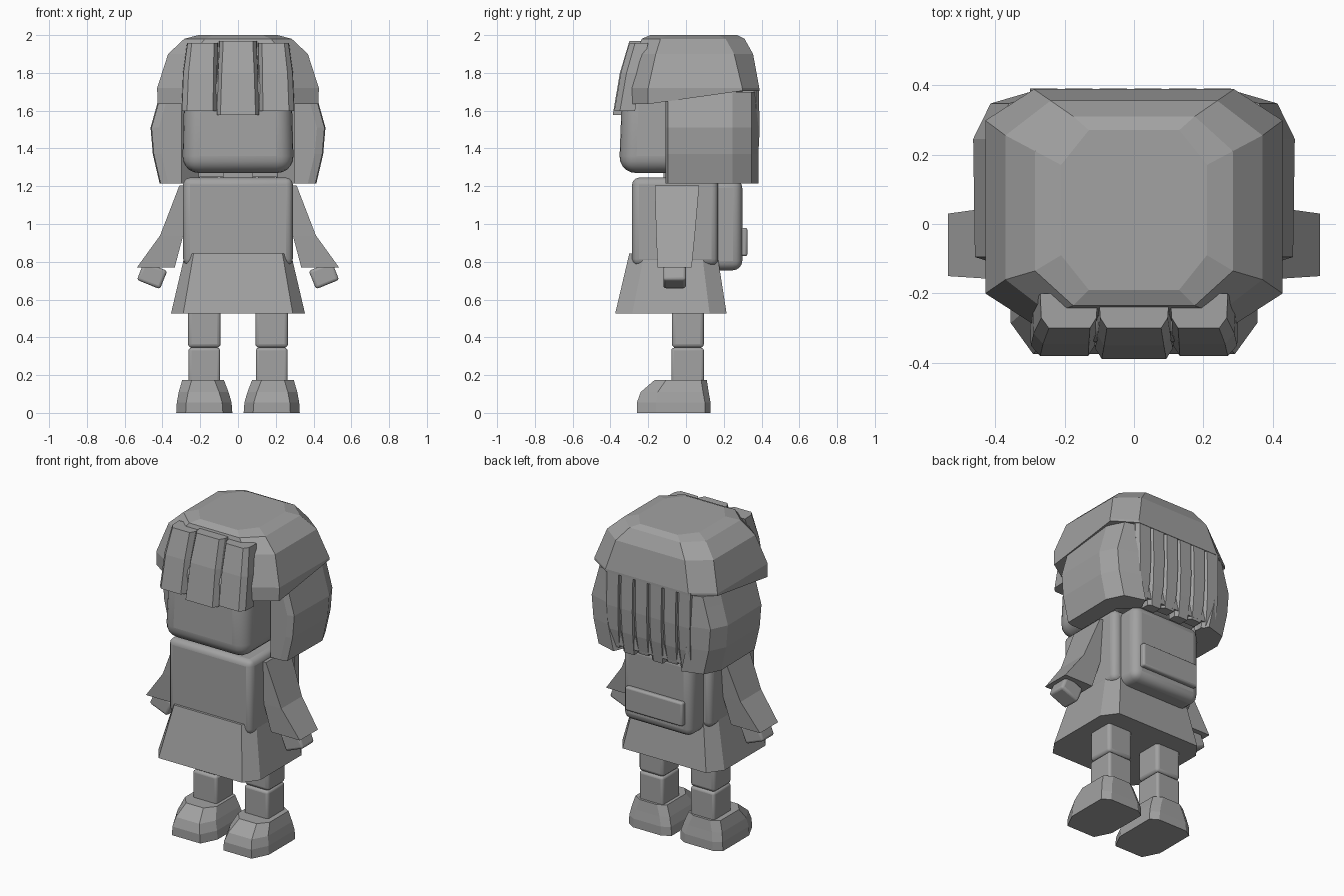
import bpy, bmesh, math
from mathutils import Matrix

if "Cube" in bpy.data.objects:
    bpy.data.objects.remove(bpy.data.objects["Cube"])

grey = bpy.data.materials.new("plain_grey")
grey.diffuse_color = (0.36, 0.36, 0.36, 1)
grey.use_nodes = True
grey.node_tree.nodes["Principled BSDF"].inputs["Base Color"].default_value = grey.diffuse_color


def finish(name, bm, mirror=False, smooth=False, bevel=0, segs=3):
    bmesh.ops.recalc_face_normals(bm, faces=bm.faces)
    me = bpy.data.meshes.new(name)
    bm.to_mesh(me)
    bm.free()
    ob = bpy.data.objects.new(name, me)
    bpy.context.collection.objects.link(ob)
    me.materials.append(grey)
    if bevel:
        b = ob.modifiers.new("bevel", 'BEVEL')
        b.width, b.segments, b.limit_method = bevel, segs, 'NONE'
    if mirror:
        ob.modifiers.new("mirror", 'MIRROR').use_mirror_merge = False
    if smooth:
        bpy.ops.object.select_all(action='DESELECT')
        bpy.context.view_layer.objects.active = ob
        ob.select_set(True)
        bpy.ops.object.shade_smooth_by_angle(angle=math.radians(40))
    return ob


def loft(name, rings, **kw):
    """Skin closed rings of 3D points, with both ends capped."""
    bm = bmesh.new()
    vs = [[bm.verts.new(p) for p in r] for r in rings]
    n = len(vs[0])
    for a, b in zip(vs, vs[1:]):
        for i in range(n):
            j = (i + 1) % n
            bm.faces.new((a[i], a[j], b[j], b[i]))
    bm.faces.new(vs[0])
    bm.faces.new(vs[-1])
    return finish(name, bm, **kw)


def box(name, x, y, z, bevel=0, tilt=0, **kw):
    """Box between (min, max) pairs, optionally tilted about y."""
    bm = bmesh.new()
    bmesh.ops.create_cube(bm, size=1)
    mid = [(a + b) / 2 for a, b in (x, y, z)]
    size = [b - a for a, b in (x, y, z)]
    bm.transform(Matrix.Translation(mid) @ Matrix.Rotation(tilt, 4, 'Y') @ Matrix.Diagonal((*size, 1)))
    return finish(name, bm, bevel=bevel, smooth=bevel > 0, **kw)


def octagon(x0, x1, y0, y1, z, cx, cy, cyb=None):
    """Rectangle with cut corners: cx across, cy at the front, cyb at the back."""
    cyb = cy if cyb is None else cyb
    return [(x0 + cx, y0, z), (x1 - cx, y0, z), (x1, y0 + cy, z), (x1, y1 - cyb, z),
            (x1 - cx, y1, z), (x0 + cx, y1, z), (x0, y1 - cyb, z), (x0, y0 + cy, z)]


# Shoes and legs
loft("shoe", [octagon(x0, x1, y0, y1, z, 0.05, c, 0.03) for x0, x1, y0, y1, z, c in (
    (0.03, 0.327, -0.26, 0.13, 0, 0.1), (0.034, 0.324, -0.26, 0.13, 0.055, 0.1),
    (0.05, 0.314, -0.24, 0.12, 0.11, 0.09), (0.075, 0.295, -0.165, 0.11, 0.175, 0.06))], mirror=True)
box("lower_leg", (0.095, 0.262), (-0.078, 0.095), (0.12, 0.345), 0.015, mirror=True)
box("upper_leg", (0.092, 0.265), (-0.075, 0.095), (0.345, 0.6), 0.02, mirror=True)

# Skirt, torso and neck
loft("skirt", [octagon(-0.355, 0.355, -0.375, 0.215, 0.525, 0.065, 0.09),
               octagon(-0.28, 0.28, -0.3, 0.165, 0.845, 0.045, 0.08)])
box("torso", (-0.29, 0.29), (-0.285, 0.17), (0.78, 1.245), 0.035)
box("neck", (-0.08, 0.08), (-0.12, 0.05), (1.2, 1.32))

# Backpack with its pocket
box("backpack", (-0.24, 0.24), (0.1, 0.298), (0.755, 1.24), 0.05, segs=4)
box("backpack_pocket", (-0.2, 0.2), (0.27, 0.325), (0.83, 0.98), 0.012)

# Flared sleeves and hands
loft("sleeve", [[(a, y0, z), (b, y0, z), (b, y1, z), (a, y1, z)] for a, b, y0, y1, z in (
    (0.25, 0.31, -0.165, 0.07, 1.205), (0.29, 0.412, -0.158, 0.047, 0.94),
    (0.335, 0.535, -0.15, 0.03, 0.77))], mirror=True)
box("hand", (0.389, 0.521), (-0.12, 0), (0.676, 0.78), 0.015, tilt=math.radians(-22), mirror=True)

# Rounded face block, fuller at the cheeks
face = box("face", (-0.296, 0.296), (-0.355, 0.28), (1.27, 1.8), 0.09, segs=5)
for v in face.data.vertices:
    if v.co.z > 1.5:
        v.co.x *= 0.95
        v.co.y = max(v.co.y, -0.335)

# Faceted hair cap, its lower rim stepping up toward the back
rings = [octagon(-hx, hx, y0, y1, z, cx, cy) for hx, y0, y1, z, cx, cy in (
    (0.21, -0.19, 0.27, 2.0, 0.08, 0.1), (0.285, -0.235, 0.31, 1.98, 0.11, 0.1),
    (0.37, -0.26, 0.355, 1.9, 0.13, 0.1), (0.428, -0.29, 0.388, 1.72, 0.14, 0.09))]
rings.append([(x * 0.995, y, 1.635 if y < 0 else 1.705) for x, y, z in rings[-1]])
loft("hair_cap", rings)


# Side hair that wraps round to the back
def side_ring(hx, z):
    return [(0.3, -0.108, z), (hx - 0.04, -0.108, z), (hx, -0.095, z), (hx + 0.005, 0.245, z),
            (hx - 0.045, 0.347, z), (hx - 0.175, 0.385, z), (0.2, 0.3, z), (0.3, 0.2, z)]


loft("side_hair", [side_ring(hx, z) for hx, z in (
    (0.405, 1.7), (0.423, 1.635), (0.458, 1.51), (0.446, 1.37), (0.41, 1.215))], mirror=True)

# Row of back locks with uneven ends
box("back_hair_core", (-0.28, 0.28), (0.29, 0.365), (1.25, 1.72))
for i in range(6):
    x = -0.25 + 0.1 * i
    drop = 0.02 * (i % 2)
    loft("back_lock", [[(x - w, 0.3, z), (x + w, 0.3, z), (x + w, y - 0.015, z),
                        (x + w - 0.02, y, z), (x - w, y, z)] for w, y, z in (
        (0.05, 0.385, 1.72), (0.049, 0.39, 1.5), (0.047, 0.382, 1.35), (0.042, 0.362, 1.215 + drop))])


# Fringe of three thick locks with bevelled front edges
def fringe(name, rows, mirror=False):
    loft(name, [[(a, yb, z), (a + 0.003, yf + 0.03, z), (a + 0.022, yf, z),
                 (b - c, yf, z), (b - 0.003, yf + 0.03, z), (b, yb, z)]
                for a, b, c, yf, yb, z in rows], mirror=mirror)


fringe("middle_fringe", ((-0.1, 0.1, 0.022, -0.3, -0.23, 1.968), (-0.108, 0.108, 0.022, -0.35, -0.25, 1.8),
                         (-0.115, 0.115, 0.022, -0.388, -0.26, 1.577)))
fringe("side_fringe", ((0.105, 0.27, 0.025, -0.3, -0.2, 1.957), (0.108, 0.292, 0.03, -0.345, -0.24, 1.8),
                       (0.11, 0.3, 0.03, -0.38, -0.27, 1.597)), mirror=True)
